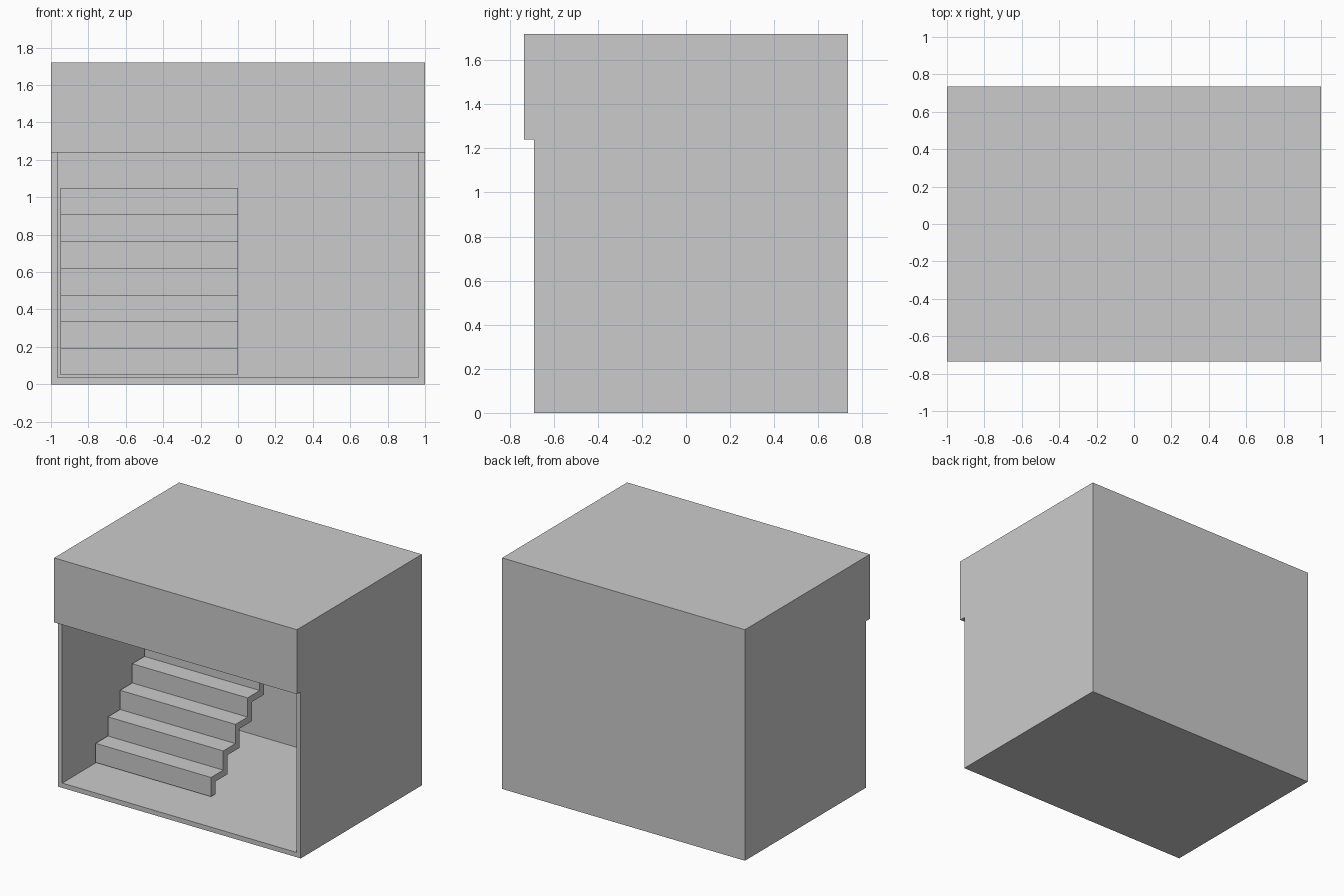
import bpy
import bmesh

cube = bpy.data.objects.get("Cube")
if cube:
    bpy.data.objects.remove(cube, do_unlink=True)

W, H = 1.0, 1.72            # half width, height
FRONT, BACK = -0.69, 0.735  # room depth
T = 0.05                    # panel thickness
STEPS = 7

plaster = bpy.data.materials.new("light_grey")
plaster.use_nodes = True
GREY = (0.6, 0.6, 0.6, 1)
plaster.diffuse_color = GREY
plaster.node_tree.nodes["Principled BSDF"].inputs["Base Color"].default_value = GREY


def extruded(name, outline, axis, start, end):
    """Extrude a closed 2D outline along the x or y axis."""
    bm = bmesh.new()

    def place(a, b):
        return (start, a, b) if axis == "x" else (a, start, b)

    face = bm.faces.new([bm.verts.new(place(a, b)) for a, b in outline])
    result = bmesh.ops.extrude_face_region(bm, geom=[face])
    moved = [v for v in result["geom"] if isinstance(v, bmesh.types.BMVert)]
    d = end - start
    bmesh.ops.translate(bm, verts=moved, vec=(d, 0, 0) if axis == "x" else (0, d, 0))
    bmesh.ops.recalc_face_normals(bm, faces=bm.faces[:])
    mesh = bpy.data.meshes.new(name)
    bm.to_mesh(mesh)
    bm.free()
    mesh.materials.append(plaster)
    obj = bpy.data.objects.new(name, mesh)
    bpy.context.collection.objects.link(obj)
    return obj


def room_shell():
    """Hollow room, open at the front: a box with its front face inset and pushed in."""
    bm = bmesh.new()
    bmesh.ops.create_cube(bm, size=1)
    for v in bm.verts:
        v.co.x *= 2 * W
        v.co.y = FRONT if v.co.y < 0 else BACK
        v.co.z = 0 if v.co.z < 0 else H
    front = min(bm.faces, key=lambda f: f.calc_center_median().y)
    bmesh.ops.inset_region(bm, faces=[front], thickness=T)
    result = bmesh.ops.extrude_face_region(bm, geom=[front])
    moved = [v for v in result["geom"] if isinstance(v, bmesh.types.BMVert)]
    bmesh.ops.translate(bm, verts=moved, vec=(0, BACK - T - FRONT, 0))
    if front.is_valid:
        bmesh.ops.delete(bm, geom=[front], context="FACES_ONLY")
    bmesh.ops.recalc_face_normals(bm, faces=bm.faces[:])
    mesh = bpy.data.meshes.new("room_shell")
    bm.to_mesh(mesh)
    bm.free()
    mesh.materials.append(plaster)
    bpy.context.collection.objects.link(bpy.data.objects.new("room_shell", mesh))


room_shell()

# Header board across the top of the opening
extruded("header_board", [(-W, 1.24), (W, 1.24), (W, H), (-W, H)], "y", FRONT - T + 0.005, FRONT)

# Folded staircase, open underneath, running up to the back wall
y0, z0 = -0.317, T
run = (BACK - T - y0) / STEPS
rise = (1.05 - z0) / STEPS
upper, lower = [], [(y0 + T, z0)]
for i in range(STEPS):
    y, z = y0 + i * run, z0 + i * rise
    upper += [(y, z), (y, z + rise)]
    inner_end = y + run + (T if i < STEPS - 1 else 0)
    lower += [(y + T, z + rise - T), (inner_end, z + rise - T)]
upper.append((BACK - T, z0 + STEPS * rise))
extruded("staircase", upper + lower[::-1], "x", -W + T, 0)
